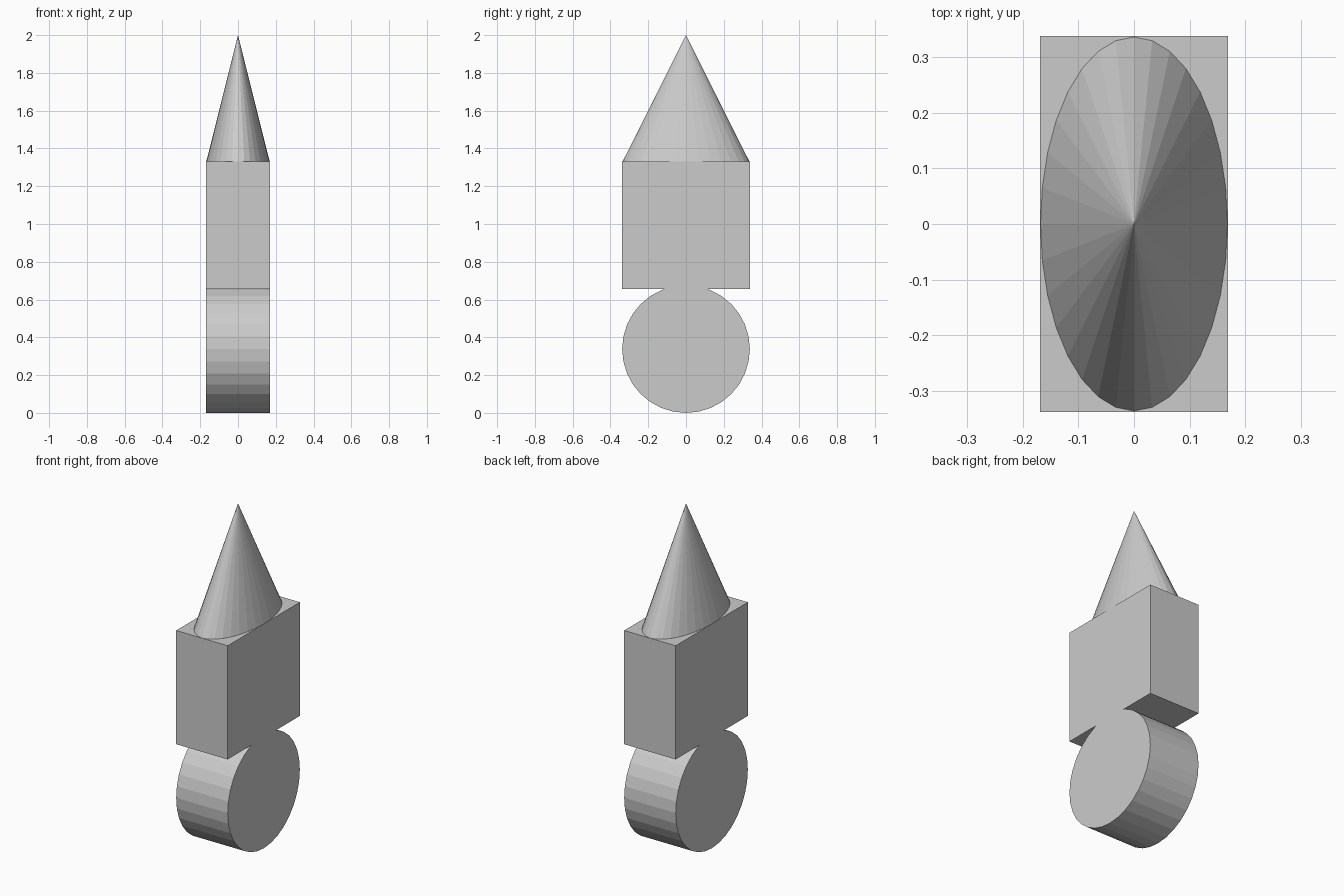
import bpy
import math

cube = bpy.data.objects.get("Cube")
if cube:
    bpy.data.objects.remove(cube, do_unlink=True)

# One plain grey for the whole model
grey = bpy.data.materials.new("light_grey")
grey.use_nodes = True
colour = (0.6, 0.6, 0.6, 1.0)
grey.diffuse_color = colour
grey.node_tree.nodes["Principled BSDF"].inputs["Base Color"].default_value = colour

HALF_WIDTH = 0.169
RADIUS = 0.338
BODY_BOTTOM = 0.656
BODY_TOP = 1.33
TIP = 2.0
SIDES = 32


def finish(name, scale=(1, 1, 1)):
    """Name the new part, apply its transform and colour it."""
    part = bpy.context.object
    part.name = name
    part.scale = scale
    bpy.ops.object.transform_apply(location=False, rotation=True, scale=True)
    part.data.materials.append(grey)
    return part


# Round base: a disc lying on its side, axis along x
bpy.ops.mesh.primitive_cylinder_add(
    vertices=SIDES, radius=RADIUS, depth=2 * HALF_WIDTH,
    location=(0, 0, RADIUS), rotation=(0, math.pi / 2, 0))
finish("round_base")

# Box body, slightly overlapping the base
bpy.ops.mesh.primitive_cube_add(size=1, location=(0, 0, (BODY_BOTTOM + BODY_TOP) / 2))
finish("box_body", (2 * HALF_WIDTH, 2 * RADIUS, BODY_TOP - BODY_BOTTOM))

# Pointed top: a cone flattened across x
bpy.ops.mesh.primitive_cone_add(
    vertices=SIDES, radius1=RADIUS - 0.002, depth=TIP - BODY_TOP,
    location=(0, 0, (BODY_TOP + TIP) / 2))
finish("cone_top", (0.5, 1, 1))
